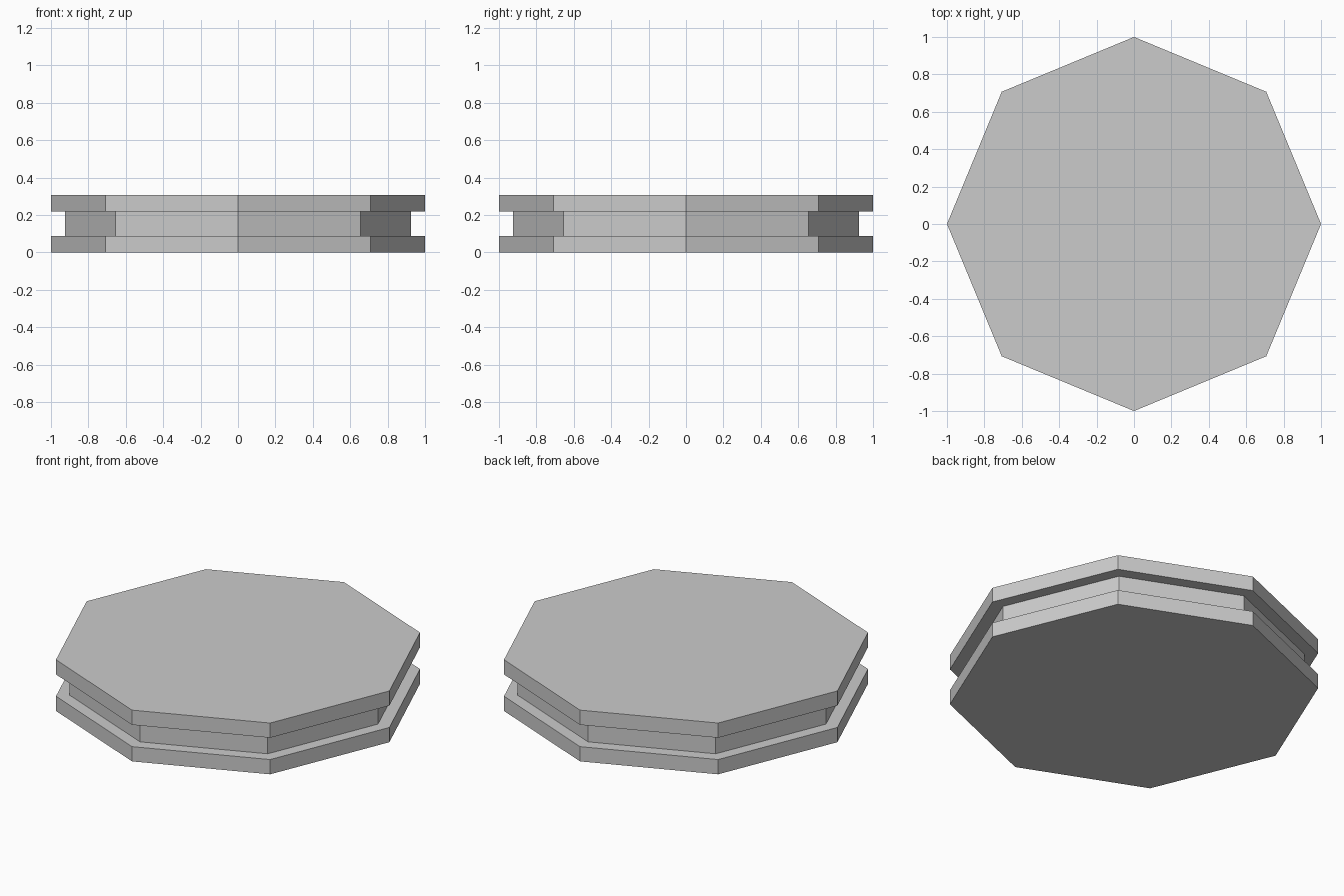
import bpy

cube = bpy.data.objects.get("Cube")
if cube:
    bpy.data.objects.remove(cube, do_unlink=True)

# Single flat grey
GREY = (0.6, 0.6, 0.6, 1.0)
grey = bpy.data.materials.new("light grey")
grey.use_nodes = True
grey.diffuse_color = GREY
grey.node_tree.nodes["Principled BSDF"].inputs["Base Color"].default_value = GREY


def octagon_slab(name, radius, bottom, top):
    """Eight-sided flat slab with a corner on each axis."""
    bpy.ops.mesh.primitive_cylinder_add(
        vertices=8, radius=radius, depth=top - bottom,
        location=(0, 0, (bottom + top) / 2))
    slab = bpy.context.object
    slab.name = name
    slab.data.materials.append(grey)
    return slab


# Two wide plates with a narrower core between them
octagon_slab("bottom_plate", 1.0, 0.0, 0.088)
octagon_slab("recessed_core", 0.925, 0.088, 0.218)
octagon_slab("top_plate", 1.0, 0.218, 0.306)
